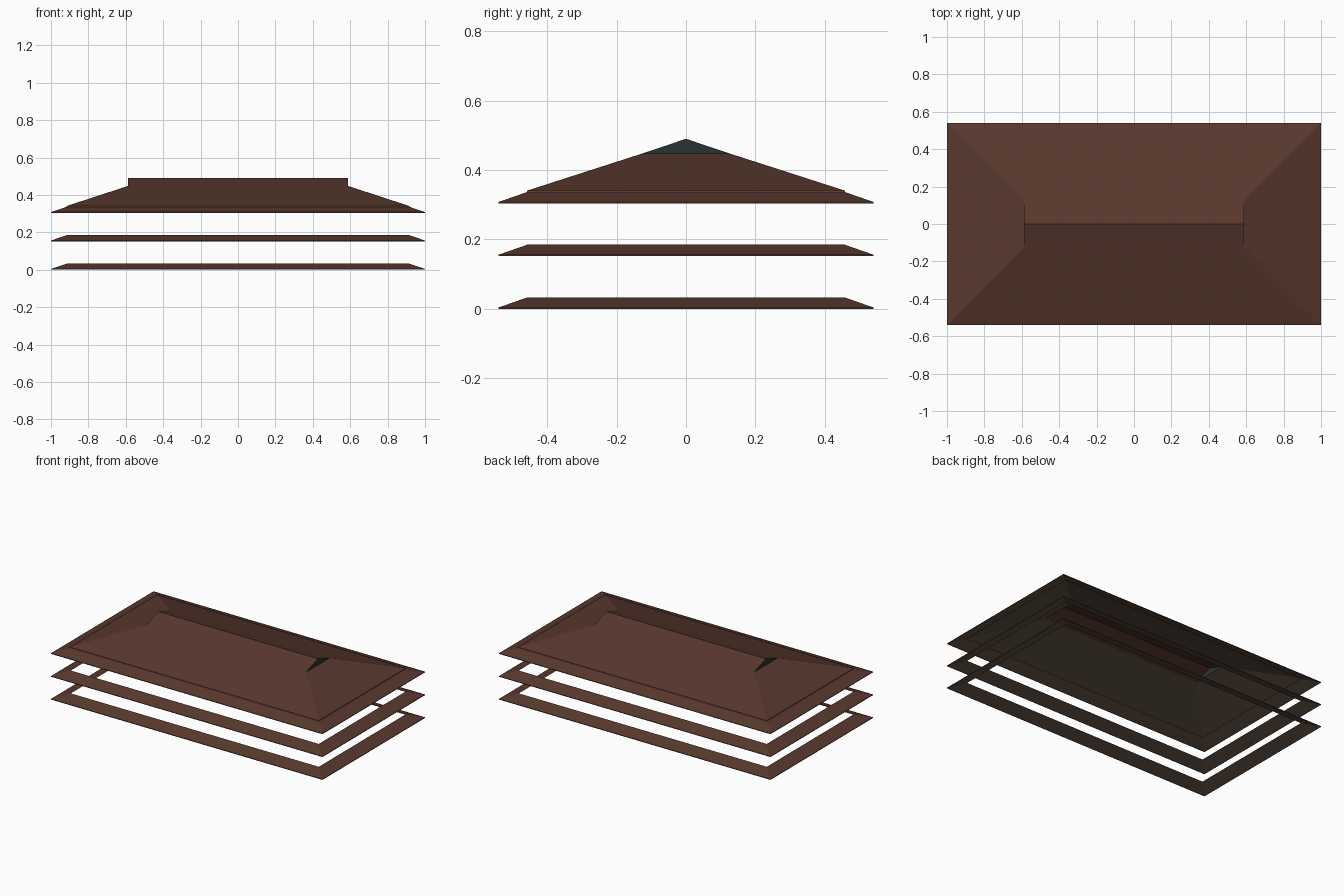
import bpy, bmesh

if "Cube" in bpy.data.objects:
    bpy.data.objects.remove(bpy.data.objects["Cube"])


def material(name, rgb):
    m = bpy.data.materials.new(name)
    m.diffuse_color = (*rgb, 1)
    m.use_nodes = True
    m.node_tree.nodes["Principled BSDF"].inputs["Base Color"].default_value = m.diffuse_color
    return m


TILE = material("rusty_tile", (0.098, 0.040, 0.027))
SOFFIT = material("brown_soffit", (0.115, 0.078, 0.055))
DARK = material("dark_gable", (0.022, 0.034, 0.031))
TRIM = material("orange_trim", (0.20, 0.09, 0.035))


def mesh_object(name, bm, mat):
    me = bpy.data.meshes.new(name)
    bm.to_mesh(me)
    bm.free()
    me.materials.append(mat)
    ob = bpy.data.objects.new(name, me)
    bpy.context.collection.objects.link(ob)
    return ob


def loft(name, levels, mat, flip=False):
    """Open four-sided sheet through rectangles given as (half x, half y, z)."""
    bm = bmesh.new()
    loops = [[bm.verts.new((sx * x, sy * y, z))
              for sx, sy in ((-1, -1), (1, -1), (1, 1), (-1, 1))]
             for x, y, z in levels]
    for a, b in zip(loops, loops[1:]):
        for i in range(4):
            j = (i + 1) % 4
            bm.faces.new((a[i], a[j], b[j], b[i]))
    if flip:
        bmesh.ops.reverse_faces(bm, faces=bm.faces[:])
    return mesh_object(name, bm, mat)


def polys(name, faces, mat):
    bm = bmesh.new()
    for f in faces:
        bm.faces.new([bm.verts.new(p) for p in f])
    bmesh.ops.remove_doubles(bm, verts=bm.verts, dist=1e-5)
    return mesh_object(name, bm, mat)


# Three eave skirts: low fascia, shallow tiled slope, brown underside
for label, z in (("lower", 0.0), ("middle", 0.152), ("upper", 0.304)):
    loft(label + "_eave", [(1, 0.54, z), (1, 0.54, z + 0.004),
                           (0.915, 0.457, z + 0.033)], TILE)
    loft(label + "_soffit", [(0.999, 0.539, z + 0.001),
                             (0.915, 0.457, z + 0.030)], SOFFIT, True)

# Hipped main roof with brown underside
EX, EY, EZ = 0.915, 0.457, 0.341
RX, RY, RZ, TOP = 0.588, 0.125, 0.448, 0.49
loft("main_roof", [(EX, EY, EZ), (RX, RY, RZ)], TILE)
loft("main_soffit", [(EX, EY, EZ - 0.003), (RX, RY, RZ - 0.003)], SOFFIT, True)

# Thin trim where the main roof meets the upper eave
loft("roof_trim", [(EX + 0.001, EY + 0.001, 0.334),
                   (EX + 0.001, EY + 0.001, EZ)], TRIM)

# Upper ridge slopes
polys("ridge_roof", [[(-RX * s, -RY * s, RZ), (RX * s, -RY * s, RZ),
                      (RX * s, 0, TOP), (-RX * s, 0, TOP)]
                     for s in (1, -1)], TILE)

# Gable triangles closing the ridge ends
for side, s in (("right", 1), ("left", -1)):
    polys(side + "_gable", [[(s * RX, -s * RY, RZ), (s * RX, s * RY, RZ),
                             (s * RX, 0, TOP)]], DARK)
